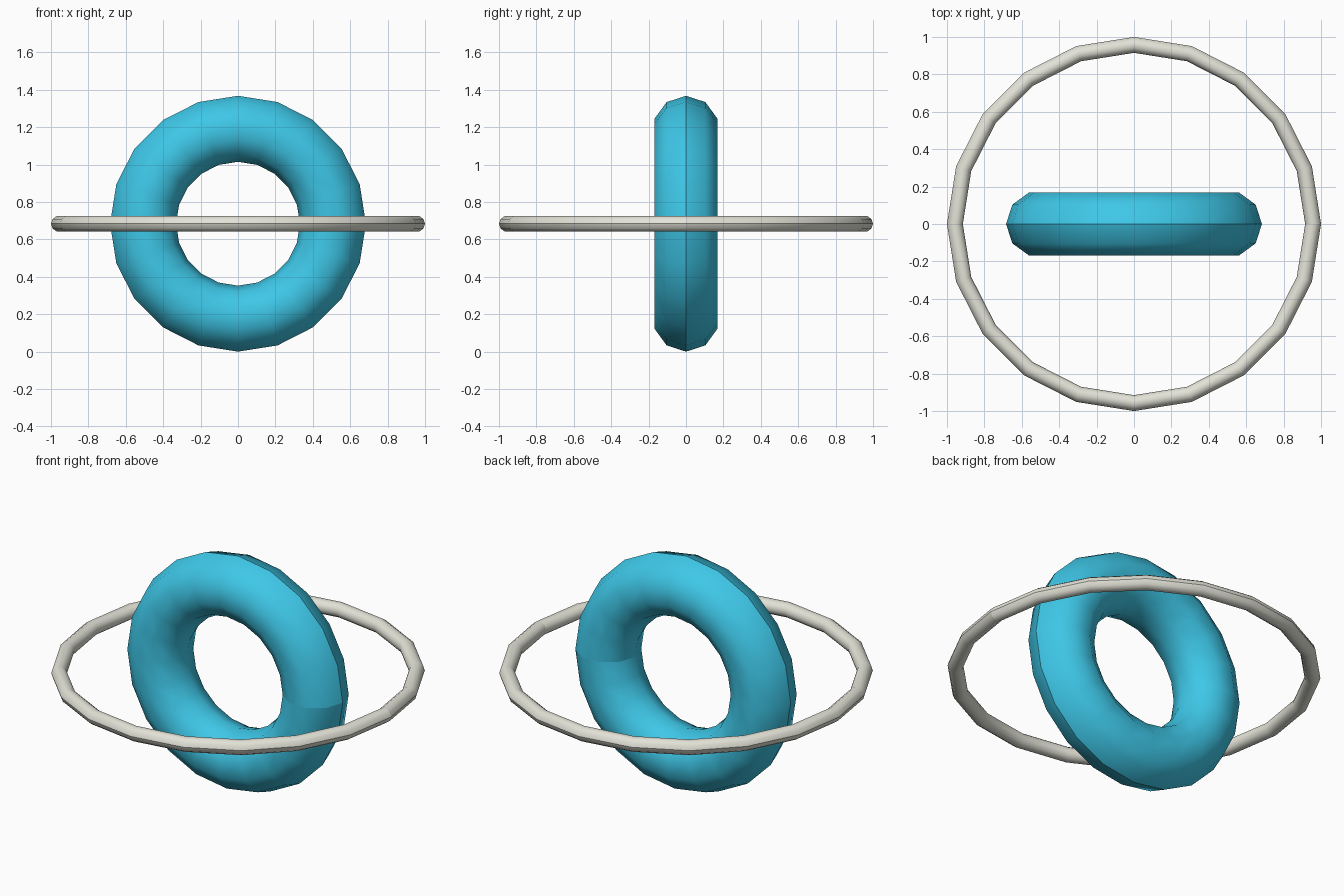
import bpy, math

if "Cube" in bpy.data.objects:
    bpy.data.objects.remove(bpy.data.objects["Cube"])

CENTRE_Z = 0.684


def material(name, rgb):
    m = bpy.data.materials.new(name)
    m.diffuse_color = (*rgb, 1)
    m.use_nodes = True
    m.node_tree.nodes["Principled BSDF"].inputs["Base Color"].default_value = m.diffuse_color
    return m


def torus(name, major, minor, mat, tilt=0):
    bpy.ops.mesh.primitive_torus_add(
        major_segments=20, minor_segments=10,
        major_radius=major, minor_radius=minor,
        location=(0, 0, CENTRE_Z), rotation=(tilt, 0, 0))
    ob = bpy.context.object
    ob.name = name
    bpy.ops.object.shade_smooth()
    # hard seams: around the outer rim and across the tube at +x
    vs = ob.data.vertices
    rim = lambda v: math.hypot(v.co.x, v.co.y) > major + minor * 0.98
    cut = lambda v: abs(v.co.y) < 1e-4 and v.co.x > 0
    for e in ob.data.edges:
        a, b = (vs[i] for i in e.vertices)
        if (rim(a) and rim(b)) or (cut(a) and cut(b)):
            e.use_edge_sharp = True
    ob.data.materials.append(mat)
    return ob


# thick upright ring
torus("upright_ring", 0.5075, 0.1765, material("blue", (0.048, 0.57, 0.80)),
      math.radians(90))
# thin level ring around it
torus("outer_ring", 0.9575, 0.0425, material("cream", (0.76, 0.76, 0.68)))
